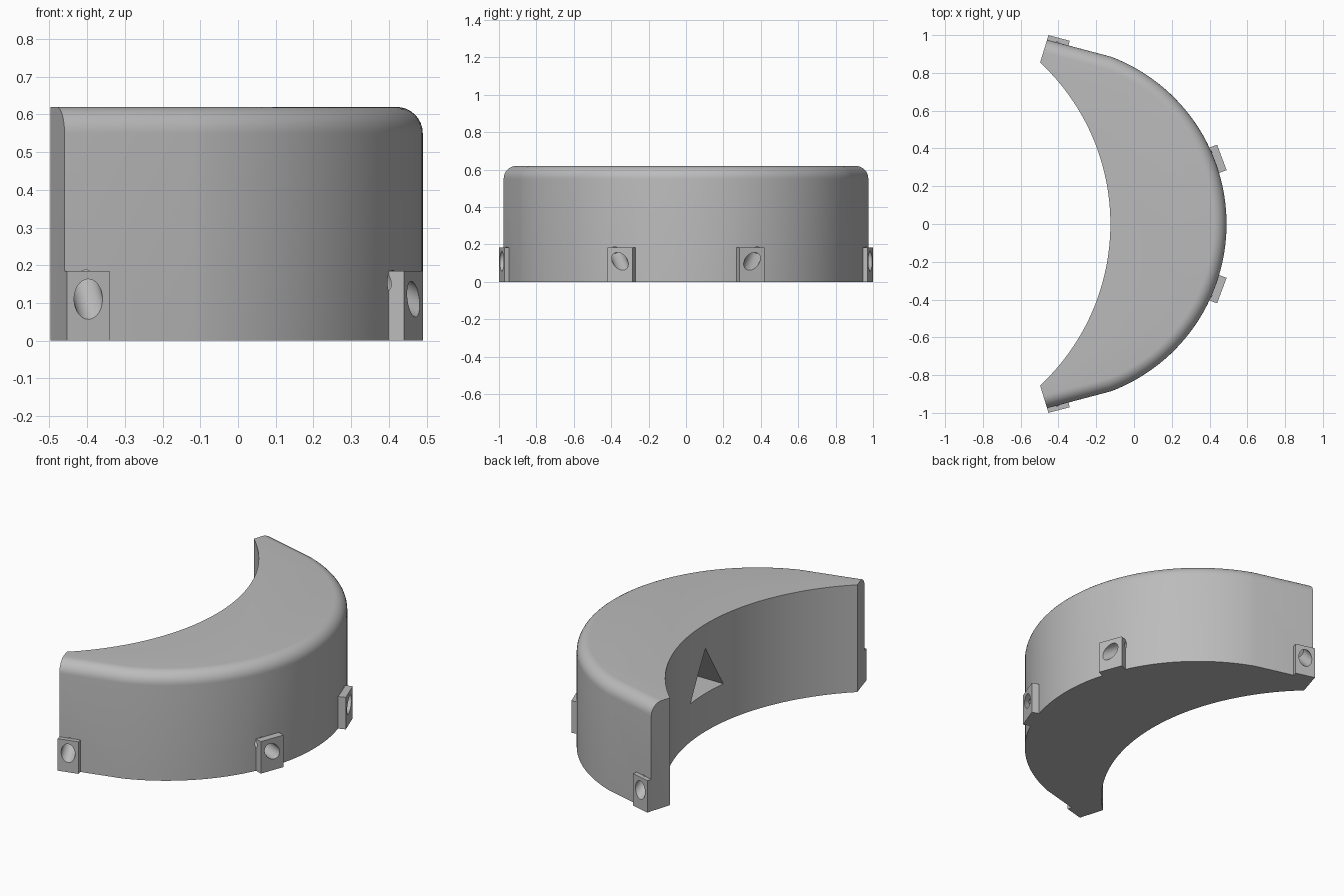
import bpy, bmesh, math
from mathutils import Vector, Matrix

cube = bpy.data.objects.get("Cube")
if cube:
    bpy.data.objects.remove(cube, do_unlink=True)

HEIGHT = 0.62
grey = bpy.data.materials.new("plain_grey")
grey.use_nodes = True
colour = (0.5, 0.5, 0.5, 1)
grey.diffuse_color = colour
grey.node_tree.nodes["Principled BSDF"].inputs["Base Color"].default_value = colour


def make_object(name, bm):
    bmesh.ops.recalc_face_normals(bm, faces=bm.faces)
    mesh = bpy.data.meshes.new(name)
    bm.to_mesh(mesh)
    bm.free()
    mesh.materials.append(grey)
    ob = bpy.data.objects.new(name, mesh)
    bpy.context.collection.objects.link(ob)
    return ob


def prism(points, offset):
    """Closed prism from a polygon and an extrusion vector."""
    bm = bmesh.new()
    face = bm.faces.new([bm.verts.new(p) for p in points])
    grown = bmesh.ops.extrude_face_region(bm, geom=[face], use_keep_orig=True)
    verts = [v for v in grown["geom"] if isinstance(v, bmesh.types.BMVert)]
    bmesh.ops.translate(bm, verts=verts, vec=offset)
    return bm


def arc(cx, radius, half_angle, steps):
    angles = [half_angle * (2 * i / steps - 1) for i in range(steps + 1)]
    return [Vector((cx + radius * math.cos(a), radius * math.sin(a), 0)) for a in angles]


def combine(target, tool, operation):
    mod = target.modifiers.new(operation, 'BOOLEAN')
    mod.operation, mod.object, mod.solver = operation, tool, 'EXACT'
    bpy.context.view_layer.objects.active = target
    bpy.ops.object.modifier_apply(modifier=mod.name)
    bpy.data.objects.remove(tool, do_unlink=True)


# Crescent body: outer arc with straight tips, inner arc
outer = arc(-0.457, 0.947, math.atan2(0.885, 0.337), 56)
outer = [Vector((-0.46, -0.975, 0))] + outer + [Vector((-0.46, 0.975, 0))]
inner = arc(-1.2935, 1.1685, math.asin(0.855 / 1.1685), 48)
bm = prism(outer + inner[::-1], Vector((0, 0, HEIGHT)))

# Rounded outer top edge
outer_keys = {(round(p.x, 4), round(p.y, 4)) for p in outer}
rim = [e for e in bm.edges if all(
    v.co.z > HEIGHT - 0.01 and (round(v.co.x, 4), round(v.co.y, 4)) in outer_keys
    for v in e.verts)]
bmesh.ops.bevel(bm, geom=rim, offset=0.07, segments=8, profile=0.5,
                affect='EDGES', clamp_overlap=False)
body = make_object("crescent_body", bm)

# Foot blocks: outer face centre, facing angle, width, depth, sideways lean of hole
feet = [(0.465, 0.3525, 20.5, 0.144, 0.1, 0.5),
        (-0.397, 0.985, 75.2, 0.117, 0.05, 0.0)]
holes = []
for x, y, angle, width, depth, lean in feet:
    for side in (1, -1):
        a = math.radians(angle) * side
        normal = Vector((math.cos(a), math.sin(a), 0))
        tangent = Vector((-math.sin(a), math.cos(a), 0))
        centre = Vector((x, y * side, 0))
        half = tangent * width / 2
        corners = [centre - half, centre + half,
                   centre + half - normal * depth, centre - half - normal * depth]
        block = make_object("foot_block", prism(corners, Vector((0, 0, 0.185))))
        combine(body, block, 'UNION')
        # Slanted round hole rising inwards
        rise = 0.5 if lean else 0.67
        axis = (-normal * 0.72 + tangent * side * lean + Vector((0, 0, rise))).normalized()
        holes.append((centre + Vector((0, 0, 0.11)), axis))

for start, axis in holes:
    bm = bmesh.new()
    turn = Vector((0, 0, 1)).rotation_difference(axis).to_matrix().to_4x4()
    bmesh.ops.create_cone(bm, cap_ends=True, segments=32, radius1=0.039, radius2=0.039,
                          depth=0.25, matrix=Matrix.Translation(start + axis * 0.025) @ turn)
    combine(body, make_object("hole_cutter", bm), 'DIFFERENCE')

# Triangular socket in the inner wall
triangle = [Vector((-0.25, -0.15, 0.22)), Vector((-0.25, 0.15, 0.22)), Vector((-0.25, 0, 0.48))]
combine(body, make_object("socket_cutter", prism(triangle, Vector((0.45, 0, 0)))), 'DIFFERENCE')

# Smooth curved walls, keep corners crisp
bpy.ops.object.select_all(action='DESELECT')
body.select_set(True)
bpy.context.view_layer.objects.active = body
bpy.ops.object.shade_smooth_by_angle(angle=math.radians(25))
